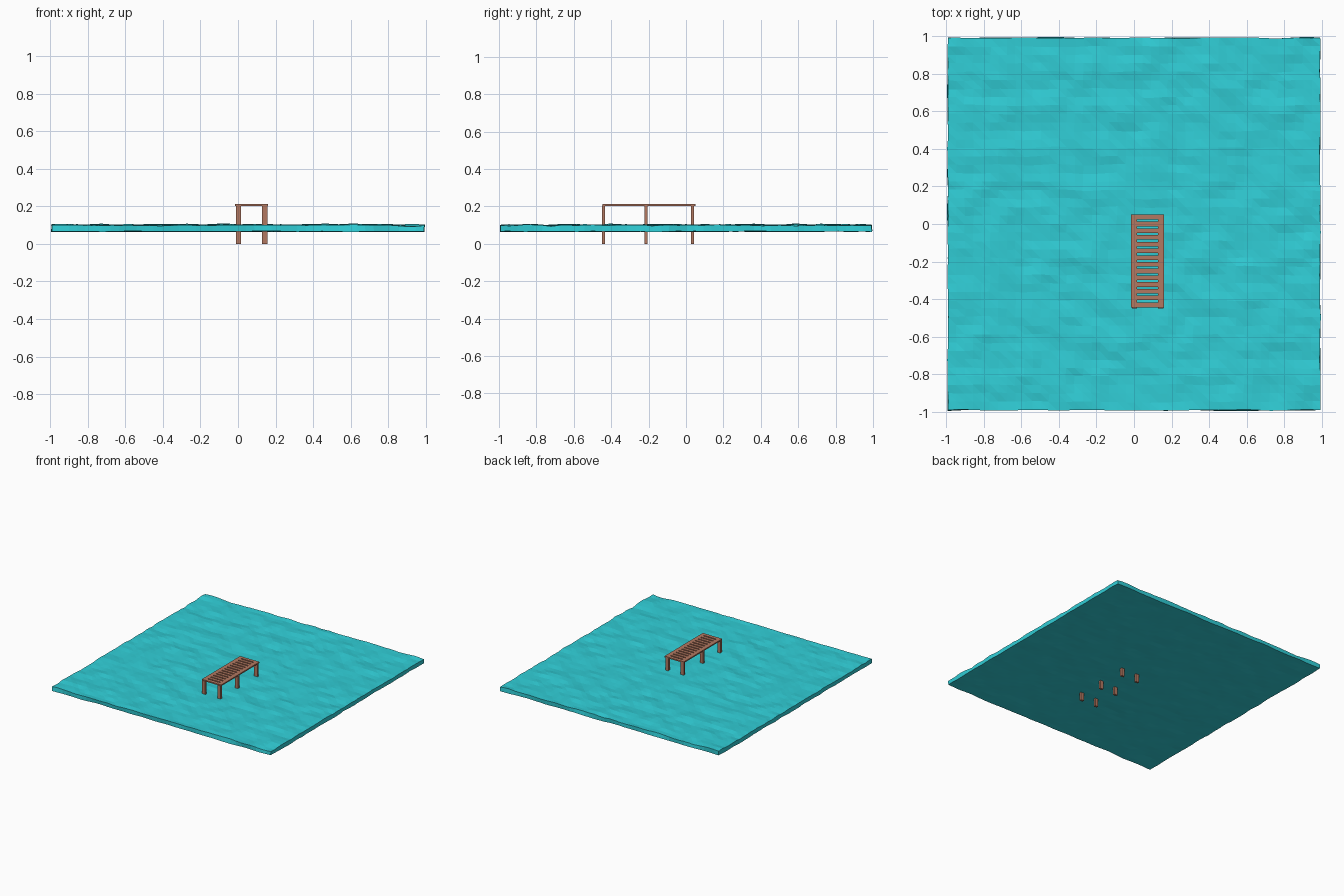
import bpy, bmesh
from mathutils import Vector, noise

if "Cube" in bpy.data.objects:
    bpy.data.objects.remove(bpy.data.objects["Cube"])


def material(name, color):
    mat = bpy.data.materials.new(name)
    mat.diffuse_color = color
    mat.use_nodes = True
    mat.node_tree.nodes["Principled BSDF"].inputs["Base Color"].default_value = mat.diffuse_color
    return mat


WATER = material("water", (0.03, 0.62, 0.68, 1))
WOOD = material("wood", (0.45, 0.19, 0.12, 1))


def finish(bm, name, mat):
    bmesh.ops.recalc_face_normals(bm, faces=bm.faces)
    mesh = bpy.data.meshes.new(name)
    bm.to_mesh(mesh)
    bm.free()
    mesh.materials.append(mat)
    ob = bpy.data.objects.new(name, mesh)
    bpy.context.collection.objects.link(ob)
    return ob


def add_box(bm, x0, x1, y0, y1, z0, z1):
    verts = bmesh.ops.create_cube(bm, size=1)["verts"]
    bmesh.ops.scale(bm, vec=(x1 - x0, y1 - y0, z1 - z0), verts=verts)
    bmesh.ops.translate(bm, vec=((x0 + x1) / 2, (y0 + y1) / 2, (z0 + z1) / 2), verts=verts)


# Water slab: faceted choppy top, nearly flat underside
bm = bmesh.new()
bmesh.ops.create_grid(bm, x_segments=44, y_segments=44, size=0.992)
bmesh.ops.triangulate(bm, faces=bm.faces)
top = list(bm.verts)
ext = bmesh.ops.extrude_face_region(bm, geom=bm.faces[:], use_keep_orig=True)
bottom = [g for g in ext["geom"] if isinstance(g, bmesh.types.BMVert)]
for verts, level, height in ((top, 0.099, 0.011), (bottom, 0.066, 0.004)):
    for v in verts:
        p = Vector((v.co.x * 6, v.co.y * 9, level * 50))
        wave = noise.noise(p) + 0.4 * noise.noise(p * 2.3)
        v.co.z = level + height * max(-1, min(1.2, wave))
        v.co.x += 0.008 * noise.noise(p + Vector((31, 7, 3)))
        v.co.y += 0.008 * noise.noise(p + Vector((5, 47, 9)))
finish(bm, "water", WATER)

# Deck: two side rails joined by evenly spaced slats
X0, X1, Y0, Y1, Z0, Z1 = -0.016, 0.16, -0.446, 0.05, 0.203, 0.213
STEP, GAP, FIRST = 0.0358, 0.011, 0.018
bm = bmesh.new()
add_box(bm, X0, 0.016, Y0, Y1, Z0, Z1)
add_box(bm, 0.128, X1, Y0, Y1, Z0, Z1)
finish(bm, "deck_rails", WOOD)

bm = bmesh.new()
edge = Y1
for i in range(14):
    low = max(Y0, FIRST - i * STEP + GAP / 2) if i < 13 else Y0
    add_box(bm, 0.016, 0.128, low, edge, Z0, Z1)
    edge = low - GAP
finish(bm, "deck_slats", WOOD)

# Six posts standing through the water
for side, x in (("left", 0.003), ("right", 0.143)):
    for place, y in (("front", -0.441), ("middle", -0.214), ("back", 0.035)):
        bm = bmesh.new()
        add_box(bm, x - 0.014, x + 0.014, y - 0.009, y + 0.009, 0, Z0 + 0.002)
        finish(bm, f"{place}_{side}_post", WOOD)
